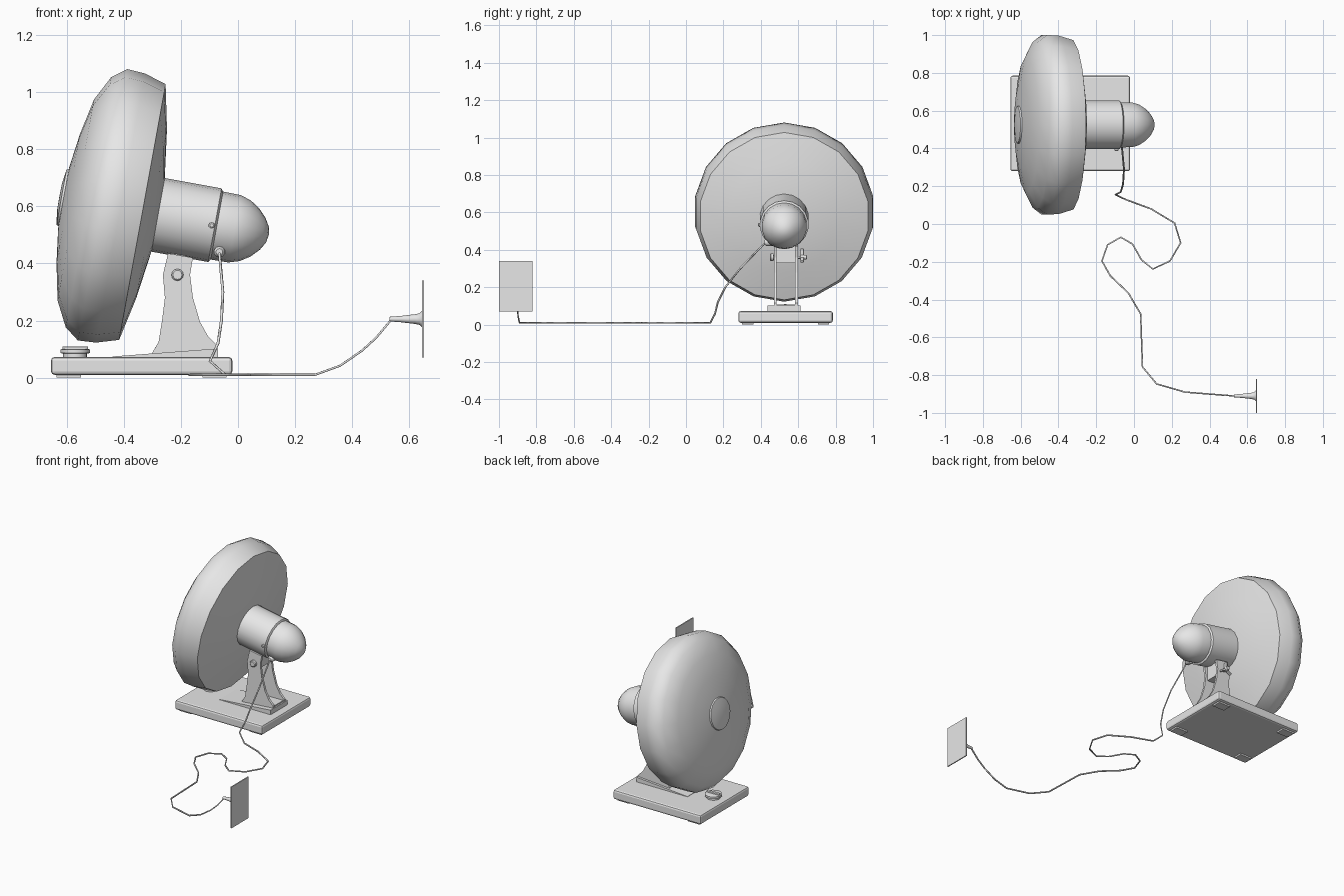
import bpy, bmesh
from math import sin, cos, pi, radians
from mathutils import Matrix, Vector

cube = bpy.data.objects.get("Cube")
if cube:
    bpy.data.objects.remove(cube, do_unlink=True)

grey = bpy.data.materials.new("plain grey")
grey.use_nodes = True
grey.diffuse_color = (0.8, 0.8, 0.8, 1)
grey.node_tree.nodes["Principled BSDF"].inputs["Base Color"].default_value = (0.8, 0.8, 0.8, 1)


def finish(name, bm, smooth=None):
    """Turn a bmesh into a named grey object, optionally smooth below an angle."""
    bmesh.ops.recalc_face_normals(bm, faces=bm.faces)
    mesh = bpy.data.meshes.new(name)
    bm.to_mesh(mesh)
    bm.free()
    mesh.materials.append(grey)
    if smooth:
        mesh.shade_smooth()
        mesh.set_sharp_from_angle(angle=radians(smooth))
    obj = bpy.data.objects.new(name, mesh)
    bpy.context.collection.objects.link(obj)
    return obj


def lathe(name, profile, sides, matrix, smooth=40):
    """Revolve (distance along axis, radius) points around the local z axis."""
    bm = bmesh.new()
    rings = []
    for along, radius in profile:
        if radius == 0:
            rings.append([bm.verts.new((0, 0, along))] * sides)
        else:
            rings.append([bm.verts.new((radius * cos(2 * pi * i / sides),
                                        radius * sin(2 * pi * i / sides), along))
                          for i in range(sides)])
    for a, b in zip(rings, rings[1:]):
        for i in range(sides):
            j = (i + 1) % sides
            corners = list(dict.fromkeys((a[i], a[j], b[j], b[i])))
            bm.faces.new(corners)
    bm.transform(matrix)
    return finish(name, bm, smooth)


def prism(name, outline, y0, y1):
    """Extrude an (x, z) outline from y0 to y1."""
    bm = bmesh.new()
    face = bm.faces.new([bm.verts.new((x, y0, z)) for x, z in outline])
    out = bmesh.ops.extrude_face_region(bm, geom=[face])["geom"]
    verts = [v for v in out if isinstance(v, bmesh.types.BMVert)]
    bmesh.ops.translate(bm, verts=verts, vec=(0, y1 - y0, 0))
    return finish(name, bm)


def box(name, low, high, bevel=0, matrix=Matrix()):
    low, high = Vector(low), Vector(high)
    bm = bmesh.new()
    bmesh.ops.create_cube(bm, size=1)
    bm.transform(matrix @ Matrix.Translation((low + high) / 2)
                 @ Matrix.Diagonal((*(high - low), 1)))
    obj = finish(name, bm)
    if bevel:
        mod = obj.modifiers.new("soft edges", "BEVEL")
        mod.width, mod.segments = bevel, 2
    return obj


def facing(direction, place):
    """Matrix that points local z along a direction."""
    return Matrix.Translation(place) @ Vector(direction).to_track_quat("Z", "X").to_matrix().to_4x4()


# Tilted head: local z runs from the grille to the motor tip
MID_Y = 0.525
t = radians(10.3)
head = Matrix(((sin(t), 0, cos(t), -0.445),
               (0, -1, 0, MID_Y),
               (cos(t), 0, -sin(t), 0.60),
               (0, 0, 0, 1)))

lathe("fan_cage", [(-0.172, 0), (-0.168, 0.11), (-0.152, 0.23), (-0.125, 0.358),
                   (-0.08, 0.445), (-0.03, 0.483), (0.034, 0.479), (0.112, 0.455),
                   (0.145, 0.30), (0.168, 0.13), (0.168, 0)], 18, head, 60)
lathe("cage_badge", [(-0.16, 0.105), (-0.176, 0.098), (-0.183, 0.05), (-0.184, 0)],
      18, head)
lathe("motor_housing", [(0.14, 0.131), (0.37, 0.131), (0.378, 0.12), (0.378, 0)],
      18, head)
lathe("motor_dome", [(0.37, 0.121), (0.44, 0.12), (0.478, 0.108), (0.512, 0.086),
                     (0.54, 0.057), (0.557, 0.028), (0.562, 0)], 18, head, 60)

# Small button and cable socket on the side of the motor
front = (0, -1, 0)
lathe("motor_button", [(0, 0.011), (0.018, 0.011), (0.022, 0.006), (0.022, 0)], 10,
      facing(front, (-0.092, 0.408, 0.533)))
lathe("cable_socket", [(0, 0.02), (0.035, 0.02), (0.045, 0.012), (0.045, 0)], 10,
      facing(front, (-0.065, 0.465, 0.44)))

# Base with feet, wedge and dial
box("base", (-0.655, 0.28, 0.01), (-0.02, 0.785, 0.072), 0.012)
for x in (-0.635, -0.125):
    for y in (0.30, 0.705):
        box("foot", (x, y, 0), (x + 0.085, y + 0.06, 0.012))
prism("bracket_wedge", [(-0.44, 0.065), (-0.07, 0.065), (-0.07, 0.102), (-0.44, 0.074)],
      0.437, 0.613)
upright = Matrix.Translation((-0.57, 0.53, 0))
lathe("dial", [(0.07, 0.042), (0.084, 0.042), (0.086, 0.052), (0.098, 0.052),
               (0.1, 0.046), (0.1, 0)], 16, upright)
box("dial_grip", (-0.045, -0.009, 0.095), (0.045, 0.009, 0.109), 0.003, upright)

# Two bracket arms with a clamp bolt through them
arm = [(-0.30, 0.075), (-0.30, 0.088), (-0.278, 0.125), (-0.266, 0.20), (-0.256, 0.28),
       (-0.263, 0.36), (-0.245, 0.435), (-0.158, 0.42), (-0.168, 0.36), (-0.158, 0.28),
       (-0.133, 0.195), (-0.105, 0.145), (-0.075, 0.115), (-0.075, 0.075)]
for y in (0.47, 0.583):
    prism("bracket_arm", arm, y, y + 0.015)
box("bracket_bridge", (-0.29, 0.475, 0.08), (-0.08, 0.593, 0.108))
box("motor_mount", (-0.235, 0.485, 0.33), (-0.18, 0.583, 0.47))
bolt = facing((0, 1, 0), (-0.212, 0, 0.36))
lathe("clamp_bolt", [(0.45, 0), (0.45, 0.016), (0.455, 0.021), (0.468, 0.021),
                     (0.47, 0.008), (0.61, 0.008), (0.612, 0.014), (0.645, 0.012),
                     (0.648, 0)], 12, bolt)
for i in range(3):
    box("clamp_wing", (0, -0.006, 0.612), (0.046, 0.006, 0.63), 0.002,
        bolt @ Matrix.Rotation(i * 2 * pi / 3, 4, "Z"))

# Power cable: down from the motor, winding over the floor, up to the plug
FLOOR = 0.01
path = [(-0.065, 0.42, 0.435), (-0.053, 0.29, 0.30), (-0.058, 0.21, 0.20),
        (-0.07, 0.17, 0.12), (-0.098, 0.155, 0.058), (-0.045, 0.13, FLOOR)]
winding = [(0.09, 0.08), (0.215, 0.005), (0.247, -0.1), (0.19, -0.196), (0.1, -0.238),
           (0.04, -0.19), (-0.008, -0.106), (-0.07, -0.07), (-0.14, -0.11),
           (-0.17, -0.196), (-0.125, -0.275), (-0.03, -0.365), (0.035, -0.476),
           (0.045, -0.757), (0.12, -0.847), (0.27, -0.89)]
path += [(x, y, FLOOR) for x, y in winding]
path += [(0.358, -0.897, 0.042), (0.435, -0.903, 0.095), (0.484, -0.907, 0.14),
         (0.537, -0.91, 0.203), (0.56, -0.91, 0.205)]
curve = bpy.data.curves.new("power_cable", "CURVE")
curve.dimensions = "3D"
curve.bevel_depth, curve.bevel_resolution = 0.005, 0
spline = curve.splines.new("POLY")
spline.points.add(len(path) - 1)
for point, place in zip(spline.points, path):
    point.co = (*place, 1)
curve.materials.append(grey)
cable = bpy.data.objects.new("power_cable", curve)
bpy.context.collection.objects.link(cable)

# Plug and wall plate
plug = facing((1, 0, 0), (0, -0.91, 0.205)) @ Matrix.Diagonal((1, 1, 1, 1))
lathe("plug", [(0.53, 0), (0.53, 0.008), (0.57, 0.011), (0.62, 0.017), (0.635, 0.02),
               (0.646, 0.03), (0.646, 0)], 10, plug)
box("wall_plate", (0.645, -1, 0.07), (0.652, -0.82, 0.34))
